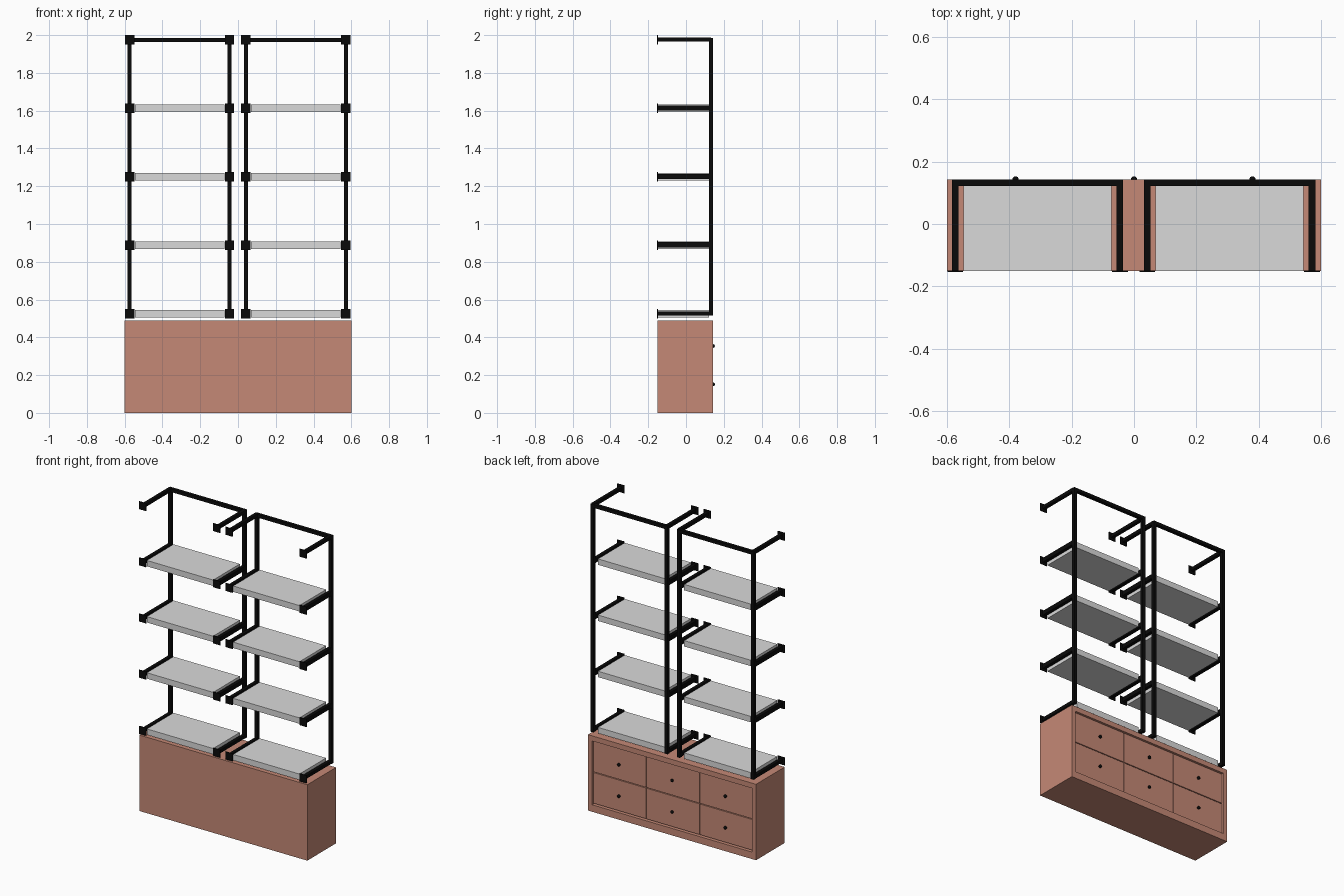
import bpy

cube = bpy.data.objects.get("Cube")
if cube:
    bpy.data.objects.remove(cube, do_unlink=True)


def material(name, rgb, rough=0.6):
    m = bpy.data.materials.new(name)
    m.use_nodes = True
    m.diffuse_color = (*rgb, 1)
    bsdf = next(n for n in m.node_tree.nodes if n.type == "BSDF_PRINCIPLED")
    bsdf.inputs["Base Color"].default_value = (*rgb, 1)
    bsdf.inputs["Roughness"].default_value = rough
    return m


WOOD = material("reddish_wood", (0.56, 0.25, 0.18))
METAL = material("black_metal", (0.003, 0.003, 0.003))
BOARD = material("grey_board", (0.7, 0.7, 0.7))


def box(name, mat, x, y, z):
    """Box from (min, max) ranges on each axis."""
    bpy.ops.mesh.primitive_cube_add(size=1, location=[sum(r) / 2 for r in (x, y, z)])
    ob = bpy.context.object
    ob.name = name
    ob.scale = [r[1] - r[0] for r in (x, y, z)]
    bpy.ops.object.transform_apply(location=False, rotation=False, scale=True)
    ob.data.materials.append(mat)
    return ob


def around(c, half):
    return (c - half, c + half)


FRONT, BACK = -0.15, 0.143
HALF_W, TOP = 0.6, 0.49

# Cabinet body, with a raised frame around the drawers
STILE, RAIL_LOW, RAIL_HIGH = 0.57, 0.045, 0.457
CORE = 0.115
box("cabinet_body", WOOD, (-HALF_W, HALF_W), (FRONT, CORE), (0, TOP))
box("cabinet_bottom_rail", WOOD, (-STILE, STILE), (CORE, BACK), (0, RAIL_LOW))
box("cabinet_top_rail", WOOD, (-STILE, STILE), (CORE, BACK), (RAIL_HIGH, TOP))
for side, s in (("right", -1), ("left", 1)):
    box("cabinet_stile_" + side, WOOD, sorted((s * STILE, s * HALF_W)), (CORE, BACK), (0, TOP))

# Drawers with round knobs
DRAWER_W = 2 * STILE / 3
for col in (-1, 0, 1):
    for row, z in (("lower", 0.151), ("upper", 0.354)):
        x = col * DRAWER_W
        tag = f"{row}_{col + 2}"
        box("drawer_" + tag, WOOD, around(x, DRAWER_W / 2 - 0.002), (CORE, 0.133), around(z, 0.099))
        bpy.ops.mesh.primitive_uv_sphere_add(segments=16, ring_count=10, radius=0.01,
                                             location=(x, 0.143, z))
        knob = bpy.context.object
        knob.name = "knob_" + tag
        knob.data.materials.append(METAL)
        bpy.ops.object.shade_smooth_by_angle()

# Two shelving units on metal frames
BAR = 0.0105
TOP_Z, STEP = 1.975, 0.3625
for unit, posts in (("right", (-0.574, -0.045)), ("left", (0.042, 0.571))):
    mid = sum(posts) / 2
    box(f"{unit}_top_bar", METAL, posts, (BACK - 2 * BAR, BACK), around(TOP_Z, BAR))
    for p, x in enumerate(posts, 1):
        box(f"{unit}_post_{p}", METAL, around(x, BAR), (BACK - 2 * BAR, BACK),
            (TOP_Z - 4 * STEP - BAR, TOP_Z + BAR))
    for level in range(5):
        z = TOP_Z - level * STEP
        # Side arms with square wall plates
        for p, x in enumerate(posts, 1):
            thick = 0.014 if level in (1, 2, 3) else BAR
            box(f"{unit}_arm_{level}_{p}", METAL, around(x, BAR),
                (FRONT, BACK - BAR), around(z + 0.002, thick))
            box(f"{unit}_plate_{level}_{p}", METAL, around(x, 0.025),
                (FRONT - 0.004, FRONT + 0.001), around(z, 0.025))
        if level:
            box(f"{unit}_shelf_{level}", BOARD, around(mid, 0.237),
                (FRONT, 0.122), around(z, 0.019))
